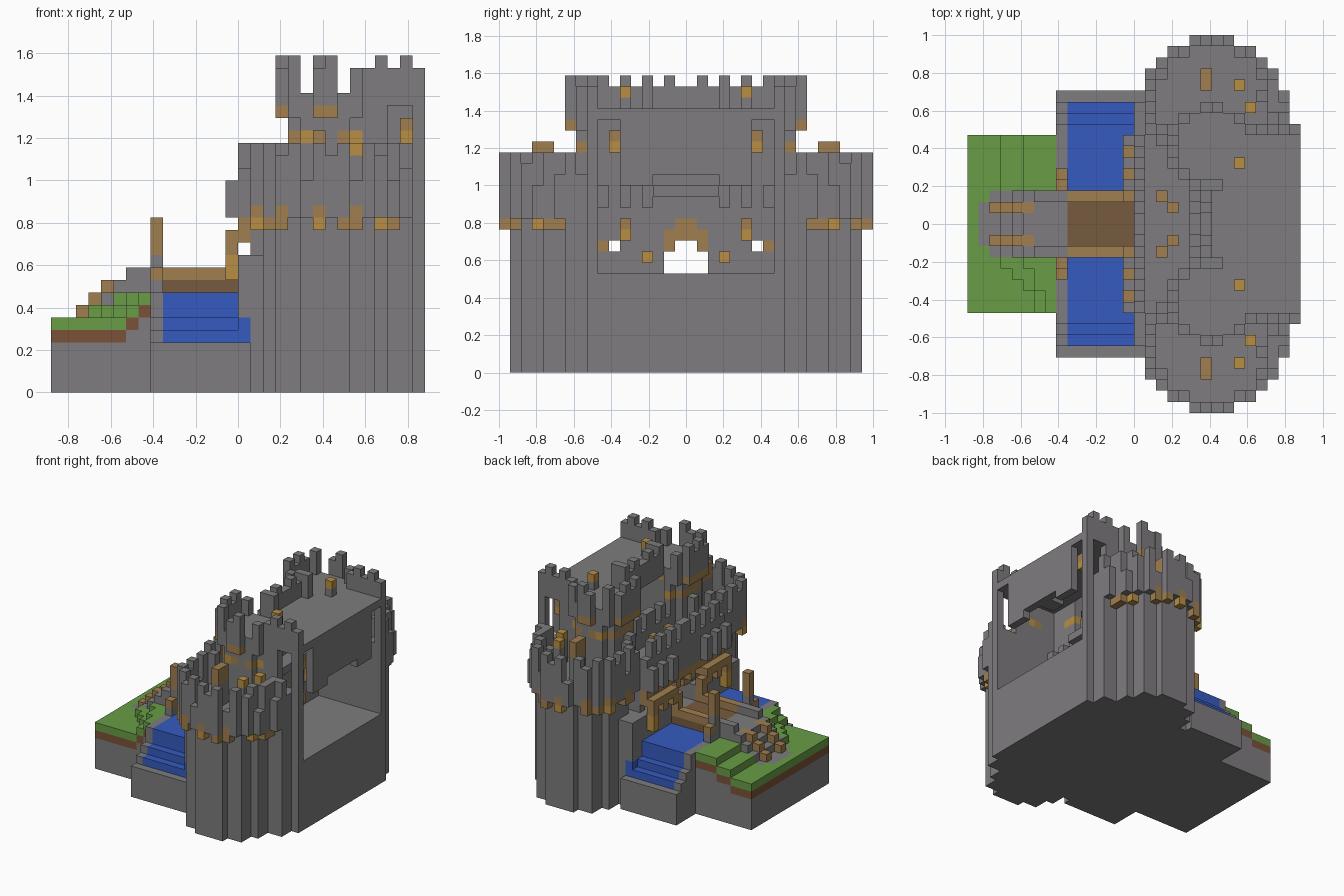
import bpy, bmesh, math
from mathutils import Vector

cube = bpy.data.objects.get("Cube")
if cube:
    bpy.data.objects.remove(cube, do_unlink=True)

U = 2 / 34                      # block size; the grid is 30 x 34 x 27 blocks
COLOURS = {
    "stone": (0.21, 0.202, 0.21), "timber": (0.35, 0.21, 0.08),
    "gold": (0.48, 0.275, 0.058), "dark_wood": (0.185, 0.105, 0.049),
    "dirt": (0.195, 0.085, 0.038), "grass": (0.142, 0.335, 0.063),
    "water": (0.037, 0.104, 0.53),
}
MATS = {}
for label, rgb in COLOURS.items():
    m = bpy.data.materials.new(label)
    m.use_nodes = True
    m.diffuse_color = (*rgb, 1)
    bsdf = m.node_tree.nodes["Principled BSDF"]
    bsdf.inputs["Base Color"].default_value = (*rgb, 1)
    bsdf.inputs["Roughness"].default_value = 0.9
    MATS[label] = m
blocks = {}


def put(part, mat, cells):
    """Place blocks, mirrored across y."""
    for i, j, k in cells:
        for jj in (j, 33 - j):
            blocks[i, jj, k] = (part, mat)


def box(x0, x1, y0, y1, z0, z1):
    return [(i, j, k) for i in range(x0, x1) for j in range(y0, y1) for k in range(z0, z1)]


def carve(cells):
    for i, j, k in cells:
        for jj in (j, 33 - j):
            blocks.pop((i, jj, k), None)


def disc(cx, cy, r):
    n = int(r) + 1
    return {(i, j) for i in range(cx - n, cx + n) for j in range(cy - n, cy + n)
            if (i + .5 - cx) ** 2 + (1.02 * (j + .5 - cy)) ** 2 <= r * r}


def rim(cx, cy, r, inner):
    """Outer ring of a disc, ordered by angle."""
    cells = disc(cx, cy, r) - disc(cx, cy, inner)
    return sorted(cells, key=lambda c: math.atan2(c[1] + .5 - cy, c[0] + .5 - cx))


def column(cells, z0, z1):
    return [(i, j, k) for i, j in cells for k in range(z0, z1)]


# Round lower towers with corbels and battlements
put("lower_tower", "stone", column(disc(22, 28, 5.1), 0, 16))
for n, c in enumerate(rim(22, 28, 6.1, 5.1)):
    put("lower_battlements", "stone", column([c], 14, 20 if n % 2 else 17 + n % 4))
    if n % 3 == 0:
        put("lower_corbels", "gold" if n % 2 else "timber", column([c], 13, 14))
        put("lower_corbels", "timber", column([c], 14, 15))
    elif n % 6 == 1:
        put("lower_corbels", "timber", column([c], 13, 14))

# Main body and its overhanging rear shoulder
put("castle_body", "stone", box(22, 30, 17, 26, 0, 16) + box(24, 29, 17, 28, 0, 16))
for n in range(26, 29):
    top = 18 + 2 * (n % 2)
    put("shoulder_battlements", "stone", box(n, n + 1, 28, 29, 14, top) + box(28, 29, n, n + 1, 14, top))

# Gatehouse between the towers
put("gatehouse", "stone", box(16, 22, 17, 28, 0, 11) + box(16, 22, 17, 25, 11, 16))
put("gatehouse", "stone", box(15, 16, 17, 28, 6, 11) + box(15, 16, 17, 25, 14, 18))
for j in range(17, 25):
    put("gatehouse_battlements", "stone", box(15, 16, j, j + 1, 17, 20 if j % 2 else 18))
    put("gatehouse_corbels", "timber", box(15, 16, j, j + 1, 12 + j % 2, 14))
    if j > 19:
        if j % 2:
            put("gate_brackets", "timber", box(14, 15, j, j + 1, 12, 13))
        else:
            put("gate_hoardings", "stone", box(14, 15, j, j + 1, 14, 17))
            put("gate_brackets", "timber", box(14, 15, j, j + 1, 11, 13))
put("gate_lamps", "gold", box(14, 15, 24, 25, 9, 11))
put("gate_posts", "timber", box(14, 15, 19, 20, 9, 12))
put("gatehouse_stakes", "timber", box(17, 18, 19, 20, 16, 18) + box(18, 19, 18, 19, 16, 18))
for j in range(17, 23):
    put("inner_battlements", "stone", box(20, 21, j, j + 1, 16, 18 + 2 * (j % 2)))

# Keep, upper towers and crenellated roof
put("keep", "stone", box(21, 30, 17, 26, 16, 24))
put("upper_tower", "stone", column(disc(22, 24, 3.1), 16, 24))
for c in rim(22, 24, 3.1, 2.1):
    if c[0] not in (22, 25):
        put("upper_corbels", "timber" if c[0] % 4 else "gold", column([c], 20, 21))
for n, c in enumerate(rim(22, 24, 3.85, 3.1)):
    if c[0] > 22 and c[1] < 25:
        continue
    merlon = c[1] % 2 == 0 if c[1] < 24 else n % 2 and c[0] not in (23, 25)
    put("upper_battlements", "stone", column([c], 22, 27 if merlon else 26))
    if c[0] in (18, 21, 22):
        put("upper_corbels", "timber", column([c], 22, 23))
for i in range(25, 30):
    put("keep_battlements", "stone", box(i, i + 1, 25, 26, 24, 27 if i % 2 == 0 else 26))
for j in range(17, 21):
    put("keep_battlements", "stone", box(21, 22, j, j + 1, 24, 26 if j % 2 else 27))

# Great hall, open at the rear, with a hanging screen wall and side windows
carve(box(21, 30, 17, 25, 9, 23))
put("screen_wall", "stone", box(29, 30, 20, 23, 17, 24) + box(29, 30, 17, 20, 18, 24))
carve(box(27, 29, 25, 26, 18, 23))
put("screen_brace", "stone", box(27, 29, 17, 18, 18, 23))
put("hall_balcony", "stone", box(21, 23, 17, 20, 16, 17))
for j in (20, 22, 24):
    put("hall_brackets", "stone", box(21, 22, j, j + 1, 15, 17))
put("hall_lamps", "gold", box(21, 22, 22, 23, 12, 13) + box(21, 22, 20, 21, 10, 11))
put("hall_lamps", "timber", box(21, 22, 22, 23, 13, 14) + box(28, 29, 23, 24, 21, 22))
put("hall_lamps", "gold", box(28, 29, 23, 24, 20, 21))

# Gate passage and side slits
carve(box(14, 21, 17, 19, 9, 11) + box(14, 21, 17, 18, 11, 12) + box(14, 21, 23, 24, 11, 12))
put("slit_frames", "timber", box(20, 21, 24, 25, 11, 12))
for i in (16, 20):
    put("gate_arch", "timber", box(i, i + 1, 17, 19, 12, 13) + box(i, i + 1, 17, 18, 13, 14))
    put("gate_arch", "timber", box(i, i + 1, 18, 19, 11, 12))

# Crates and lamps on the tower floors and the roof
put("tower_stands", "stone", box(21, 22, 29, 31, 16, 19) + box(24, 25, 29, 30, 16, 19))
put("tower_stands", "stone", box(25, 26, 27, 28, 16, 19))
put("tower_crates", "timber", box(21, 22, 29, 31, 19, 21))
put("tower_lamps", "gold", box(24, 25, 29, 30, 19, 20) + box(25, 26, 27, 28, 19, 20))
put("roof_lamp_stands", "stone", box(24, 25, 22, 23, 24, 25))
put("roof_lamps", "gold", box(24, 25, 22, 23, 25, 26))

# Moat: basin, cascading water and the stepped bank
put("moat_basin", "stone", box(8, 16, 17, 29, 0, 4))
for y0, y1, top in ((17, 26, 8), (26, 27, 6), (27, 28, 5)):
    put("moat_water", "water", box(9, 15, y0, y1, 4, top))
    put("moat_water", "water", box(15, 16, y0, y1, 4, 6))
    put("moat_bank", "stone", box(8, 9, y0, y1, 4, top))

# Grassy hill, rising toward the moat; the near side recedes more
for i in range(8):
    for j in range(9, 25):
        lean = max(0, 13 - j)
        h = 6 + (i >= 3 + lean * .75) + (i >= 5 + lean / 2)
        for k in range(h):
            mat = "grass" if k == h - 1 else "dirt" if k == h - 2 else "stone"
            blocks[i, j, k] = ("hill_" + mat, mat)

# Stepped path with timber kerbs
for i in range(1, 9):
    half = 19 if i == 1 else 20
    put("path", "stone", box(i, i + 1, 17, half, 5, max(6, min(9, i + 4))))
    if 2 <= i < 6:
        put("path_kerbs", "timber", box(i, i + 1, 18, 19, 6, min(i + 5, 9)))
put("path", "stone", box(6, 9, 19, 20, 9, 10))

# Bridge with rails and end posts
put("bridge_deck", "dark_wood", box(9, 15, 17, 19, 8, 9))
put("bridge_rails", "dark_wood", box(9, 15, 19, 20, 8, 9))
put("bridge_rails", "timber", box(9, 14, 19, 20, 9, 10))
put("bridge_posts", "stone", box(8, 9, 20, 22, 8, 10) + box(8, 9, 20, 21, 10, 11))
put("bridge_posts", "timber", box(8, 9, 20, 21, 11, 14) + box(8, 9, 21, 22, 9, 10))

# Turn every part into a mesh of its exposed faces
DIRS = [Vector(d) for d in ((1, 0, 0), (-1, 0, 0), (0, 1, 0), (0, -1, 0), (0, 0, 1), (0, 0, -1))]


def build(part, cells):
    bm = bmesh.new()
    verts = {}
    used = sorted({mat for _, mat in cells})
    for cell, mat in cells:
        for d in DIRS:
            if tuple(int(a + b) for a, b in zip(cell, d)) in blocks:
                continue
            s = Vector((d.y, d.z, d.x)) / 2
            t = d.cross(s)
            mid = Vector(cell) + Vector((.5, .5, .5)) + d / 2
            corners = []
            for p in (mid - s - t, mid + s - t, mid + s + t, mid - s + t):
                key = tuple(round(v) for v in p)
                if key not in verts:
                    verts[key] = bm.verts.new(((key[0] - 15) * U, (key[1] - 17) * U, key[2] * U))
                corners.append(verts[key])
            bm.faces.new(corners).material_index = used.index(mat)
    bmesh.ops.dissolve_limit(bm, angle_limit=0.01, verts=bm.verts, edges=bm.edges, delimit={"MATERIAL"})
    mesh = bpy.data.meshes.new(part)
    bm.to_mesh(mesh)
    bm.free()
    for mat in used:
        mesh.materials.append(MATS[mat])
    bpy.context.collection.objects.link(bpy.data.objects.new(part, mesh))


parts = {}
for cell, (part, mat) in blocks.items():
    parts.setdefault(part, []).append((cell, mat))
for part, cells in parts.items():
    build(part, cells)
